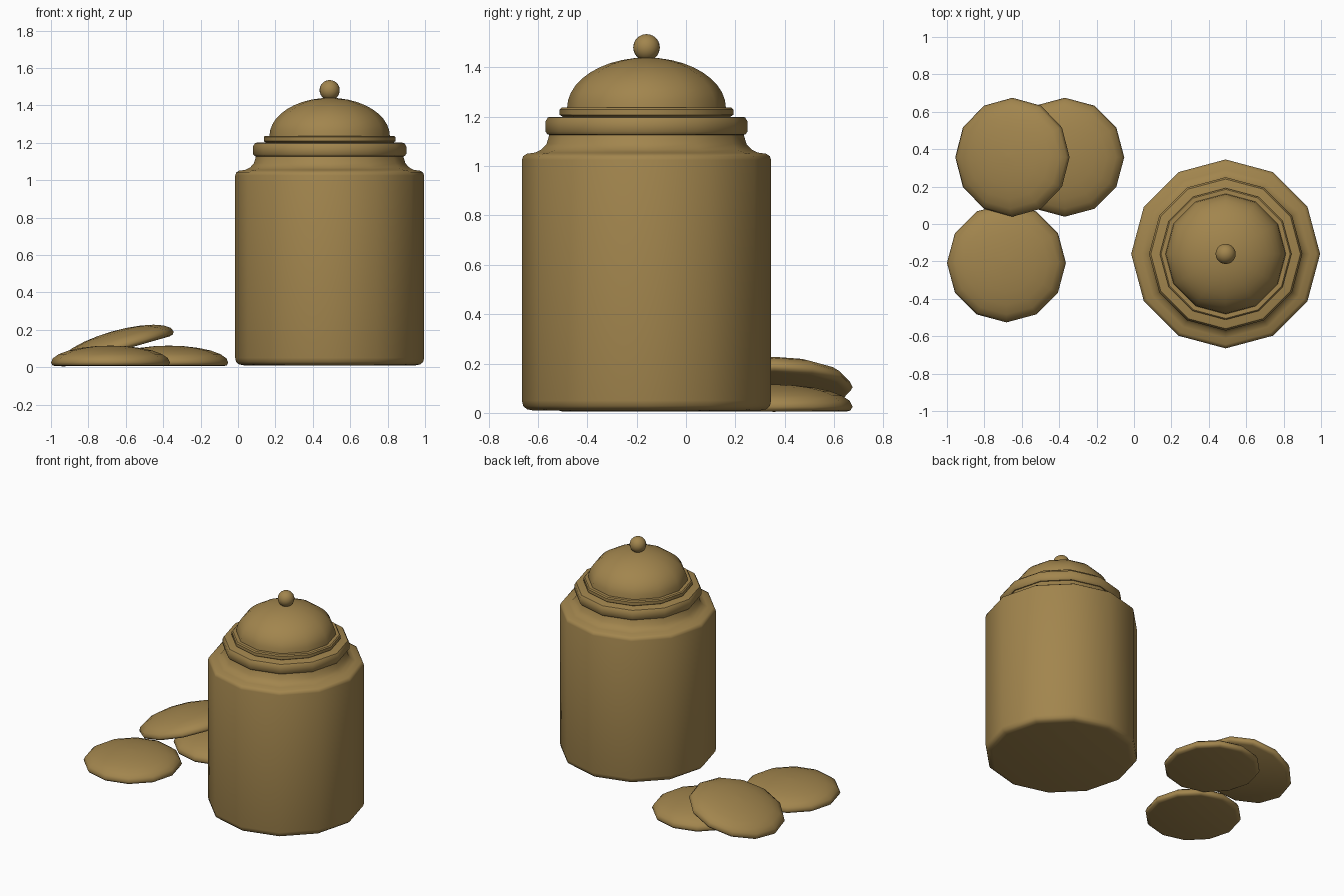
import bpy, bmesh, math

cube = bpy.data.objects.get("Cube")
if cube:
    bpy.data.objects.remove(cube, do_unlink=True)

SIDES = 12

# Single ochre colour
ochre = bpy.data.materials.new("ochre")
ochre.use_nodes = True
colour = (0.36, 0.235, 0.075, 1)
ochre.diffuse_color = colour
ochre.node_tree.nodes["Principled BSDF"].inputs["Base Color"].default_value = colour


def finish(name, bm, location, tilt=0, sharp=40):
    bmesh.ops.recalc_face_normals(bm, faces=bm.faces)
    mesh = bpy.data.meshes.new(name)
    bm.to_mesh(mesh)
    bm.free()
    mesh.materials.append(ochre)
    obj = bpy.data.objects.new(name, mesh)
    bpy.context.collection.objects.link(obj)
    obj.location = location
    obj.rotation_euler = (0, tilt, 0)
    bpy.ops.object.select_all(action="DESELECT")
    obj.select_set(True)
    bpy.context.view_layer.objects.active = obj
    bpy.ops.object.shade_smooth_by_angle(angle=math.radians(sharp))
    return obj


def lathe(name, profile, location, tilt=0, sharp=40):
    """Spin a bottom-to-top (radius, height) profile, closing both ends."""
    bm = bmesh.new()
    rings = []
    for r, z in profile:
        rings.append([bm.verts.new((r * math.cos(a), r * math.sin(a), z))
                      for a in (math.tau * i / SIDES for i in range(SIDES))])
    for low, high in zip(rings, rings[1:]):
        for i in range(SIDES):
            j = (i + 1) % SIDES
            bm.faces.new((low[i], low[j], high[j], high[i]))
    bm.faces.new(rings[0])
    bm.faces.new(rings[-1])
    return finish(name, bm, location, tilt, sharp)


def arc(radius, base, height, steps, power=1.0):
    """Elliptical dome profile from its rim to just short of the centre."""
    angles = [math.pi / 2 * i / steps for i in range(steps)] + [math.pi / 2 - 0.03]
    return [(radius * math.cos(a), base + height * math.sin(a) ** power) for a in angles]


jar = (0.49, -0.16, 0)

# Jar body with rounded base and shoulder, then a concave neck
lathe("jar_body", [
    (0.46, 0.01), (0.485, 0.015), (0.5, 0.028), (0.505, 0.05),
    (0.505, 1.025), (0.5, 1.04), (0.485, 1.05), (0.45, 1.055),
    (0.425, 1.068), (0.405, 1.09), (0.393, 1.13)], jar)

# Thick collar at the jar mouth
lathe("jar_collar", [
    (0.38, 1.125), (0.4, 1.128), (0.41, 1.14), (0.41, 1.18),
    (0.4, 1.197), (0.39, 1.2)], jar)

# Lid: flat rim, dome and ball knob
lathe("lid_rim", [
    (0.34, 1.2), (0.352, 1.208), (0.352, 1.23), (0.345, 1.237)], jar)
lathe("lid_dome", arc(0.322, 1.235, 0.205, 10), jar)

bm = bmesh.new()
bmesh.ops.create_uvsphere(bm, u_segments=20, v_segments=14, radius=0.054)
finish("lid_knob", bm, (jar[0], jar[1], 1.481))

# Cookies: low domes with a flat underside, one leaning on another
cookie = [(0.29, 0.005), (0.31, 0.01)] + arc(0.318, 0.025, 0.09, 6)
for name, place, tilt in (
        ("cookie_front", (-0.682, -0.208, 0), 0),
        ("cookie_back", (-0.37, 0.357, 0), 0),
        ("cookie_leaning", (-0.643, 0.357, 0.08), math.radians(-16))):
    lathe(name, cookie, place, tilt, 60)
